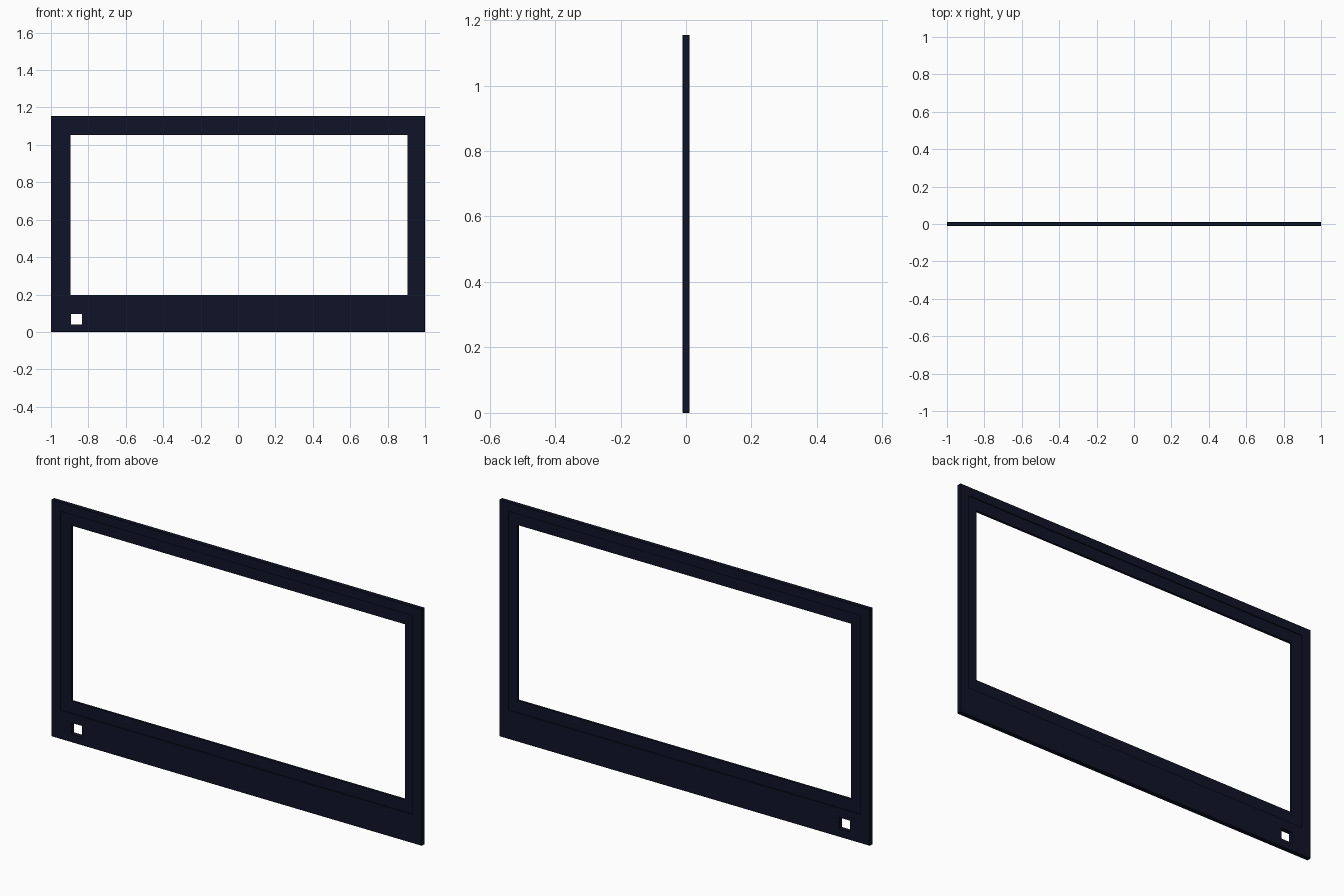
import bpy

if "Cube" in bpy.data.objects:
    bpy.data.objects.remove(bpy.data.objects["Cube"])

navy = bpy.data.materials.new("dark_navy")
navy.diffuse_color = (0.005, 0.007, 0.02, 1)
navy.use_nodes = True
navy.node_tree.nodes["Principled BSDF"].inputs["Base Color"].default_value = navy.diffuse_color


def box(name, x0, x1, y0, y1, z0, z1):
    bpy.ops.mesh.primitive_cube_add(
        size=1, location=((x0 + x1) / 2, (y0 + y1) / 2, (z0 + z1) / 2))
    ob = bpy.context.object
    ob.name = name
    ob.scale = (x1 - x0, y1 - y0, z1 - z0)
    bpy.ops.object.transform_apply(location=True, rotation=False, scale=True)
    return ob


# Outer slab of the screen surround
T = 0.011
frame = box("screen_frame", -1, 1, -T, T, 0, 1.155)
frame.data.materials.append(navy)
bevel = frame.modifiers.new("edge_chamfer", 'BEVEL')
bevel.width = 0.002
bevel.segments = 1

# Screen opening, indicator window, and shallow rebates on both faces
cutters = [
    box("front_rebate_cutter", -0.95, 0.95, -0.1, -0.006, 0.14, 1.11),
    box("back_rebate_cutter", -0.95, 0.95, 0.006, 0.1, 0.14, 1.11),
    box("screen_opening_cutter", -0.895, 0.905, -0.2, 0.2, 0.198, 1.054),
    box("indicator_window_cutter", -0.893, -0.833, -0.2, 0.2, 0.04, 0.095),
]
for c in cutters:
    m = frame.modifiers.new(c.name, 'BOOLEAN')
    m.operation = 'DIFFERENCE'
    m.solver = 'EXACT'
    m.object = c
    c.hide_render = True

# Bake the cuts and drop the cutters
bpy.ops.object.select_all(action='DESELECT')
bpy.context.view_layer.objects.active = frame
frame.select_set(True)
for m in list(frame.modifiers):
    bpy.ops.object.modifier_apply(modifier=m.name)
for c in cutters:
    bpy.data.objects.remove(c, do_unlink=True)
